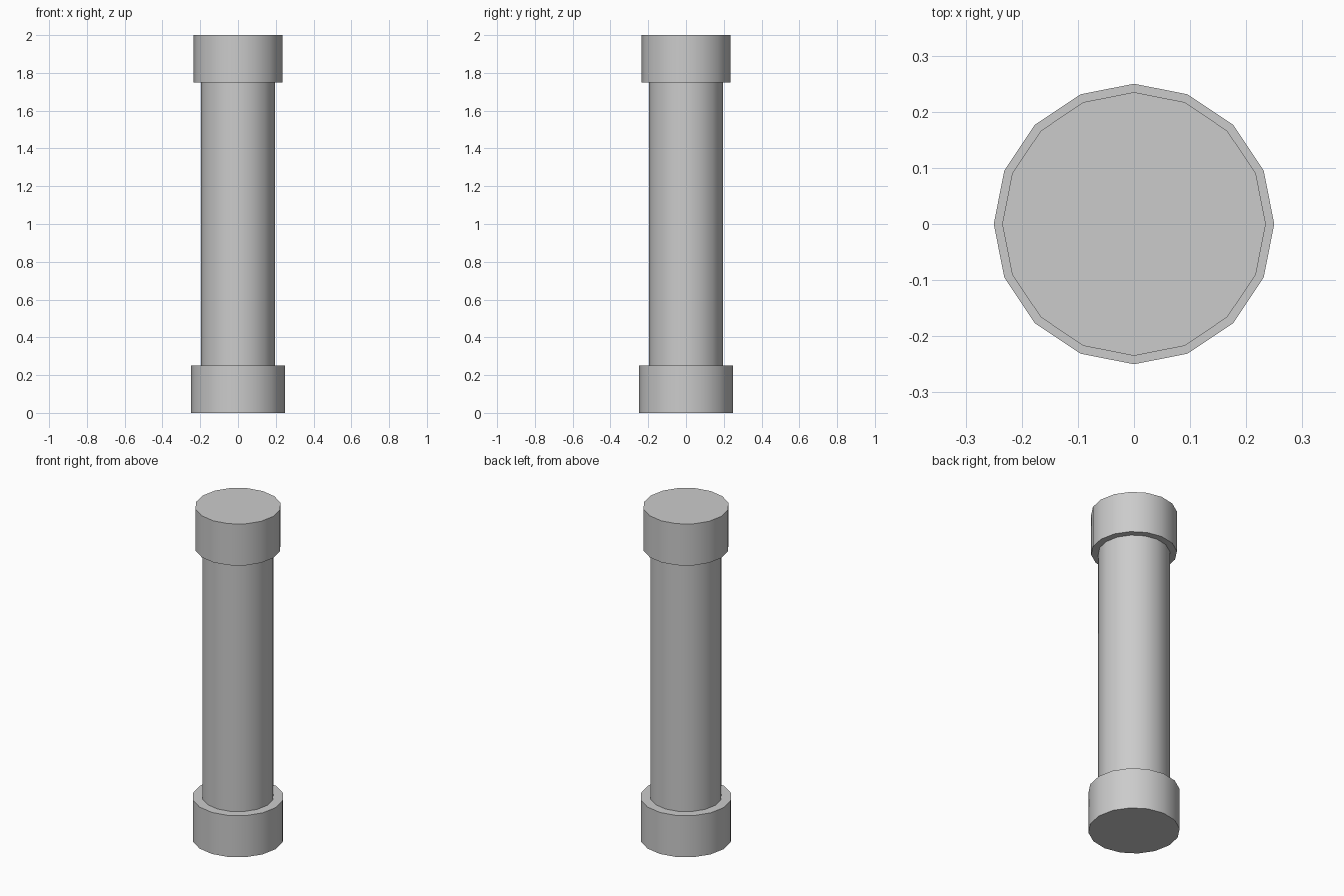
import bpy

if "Cube" in bpy.data.objects:
    bpy.data.objects.remove(bpy.data.objects["Cube"])

SIDES = 16


def drum(name, radius, z0, z1):
    """Upright 16-sided cylinder with smooth sides and crisp rims."""
    bpy.ops.mesh.primitive_cylinder_add(
        vertices=SIDES, radius=radius, depth=z1 - z0, location=(0, 0, (z0 + z1) / 2))
    obj = bpy.context.object
    obj.name = name
    bpy.ops.object.shade_smooth_by_angle(angle=0.6)
    return obj


# Wide foot, slim shaft and slightly narrower cap
drum("column_base", 0.25, 0.0, 0.25)
drum("column_shaft", 0.196, 0.25, 1.75)
drum("column_cap", 0.235, 1.75, 2.0)
